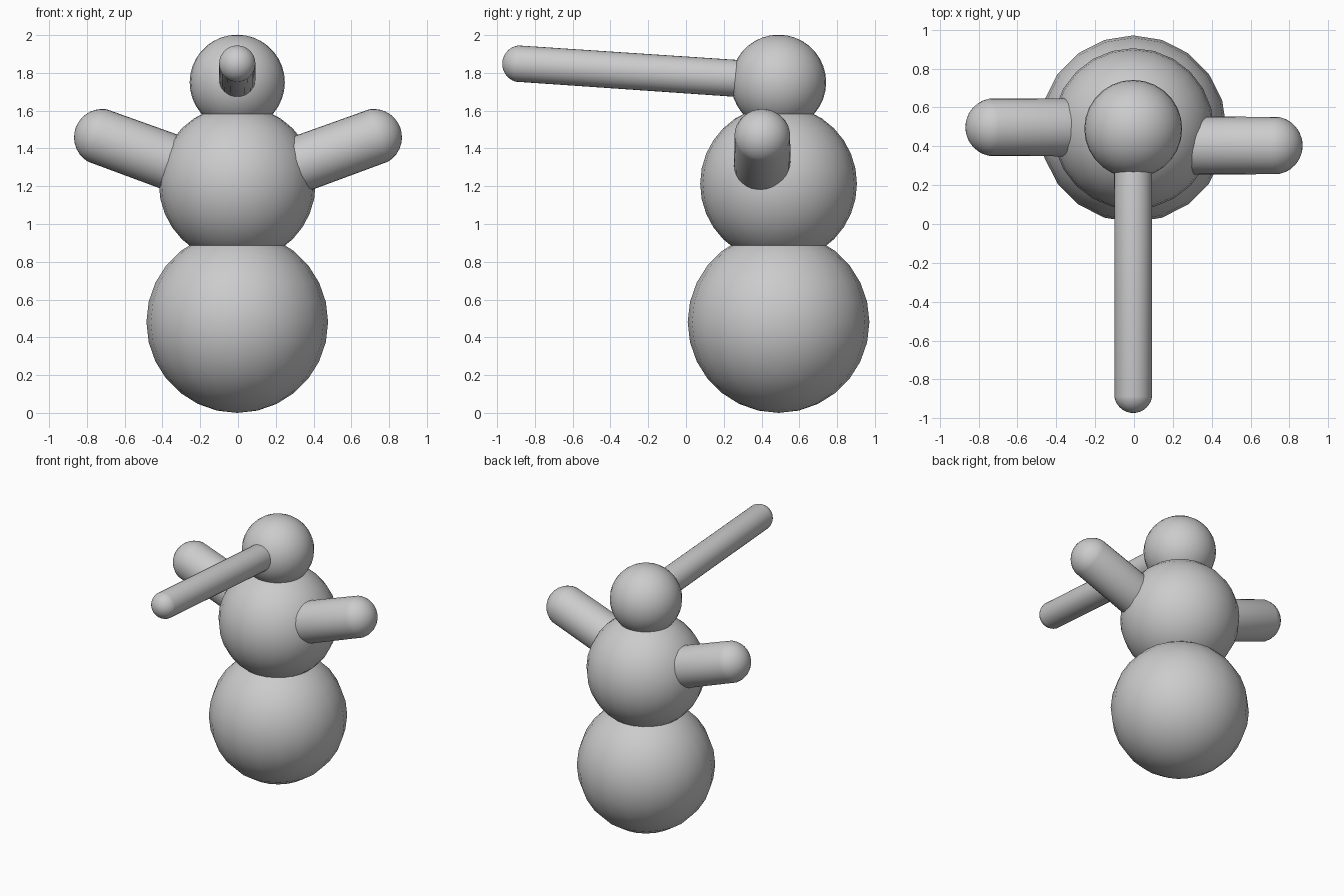
import bpy, bmesh, math
from mathutils import Vector

if "Cube" in bpy.data.objects:
    bpy.data.objects.remove(bpy.data.objects["Cube"])

CX, CY = -0.004, 0.49   # vertical axis of the stacked body


def finish(name):
    obj = bpy.context.object
    obj.name = name
    bpy.ops.object.shade_smooth()
    return obj


def ball(name, z, r, segments, rings):
    bpy.ops.mesh.primitive_uv_sphere_add(
        segments=segments, ring_count=rings, radius=r, location=(CX, CY, z))
    return finish(name)


def capsule(name, start, end, r, segments=32):
    """Rounded rod: a sphere whose upper half is slid along the axis."""
    start, end = Vector(start), Vector(end)
    axis = end - start
    length = axis.length
    bpy.ops.mesh.primitive_uv_sphere_add(segments=segments, ring_count=16, radius=r)
    obj = bpy.context.object
    bm = bmesh.new()
    bm.from_mesh(obj.data)
    for v in bm.verts:
        v.co.z += length / 2 if v.co.z > 1e-4 else -length / 2
    bm.to_mesh(obj.data)
    bm.free()
    obj.location = (start + end) / 2
    obj.rotation_euler = axis.to_track_quat('Z', 'Y').to_euler()
    return finish(name)


# Three stacked snowballs
ball("lower_body", 0.481, 0.481, 20, 14)
ball("upper_body", 1.213, 0.415, 24, 16)
ball("head", 1.75, 0.252, 28, 18)

# Raised arms, 20 degrees above horizontal, at slightly different depths
reach = 0.46
dx, dz = reach * math.cos(math.radians(20)), reach * math.sin(math.radians(20))
for name, side, y in (("left_arm", -1, 0.498), ("right_arm", 1, 0.404)):
    tip = (side * 0.718, y, 1.459)
    root = (side * (0.718 - dx), y, 1.459 - dz)
    capsule(name, root, tip, 0.15)

# Long nose, rising slightly toward the front
capsule("nose", (CX, 0.40, 1.762), (CX, -0.875, 1.848), 0.098)
